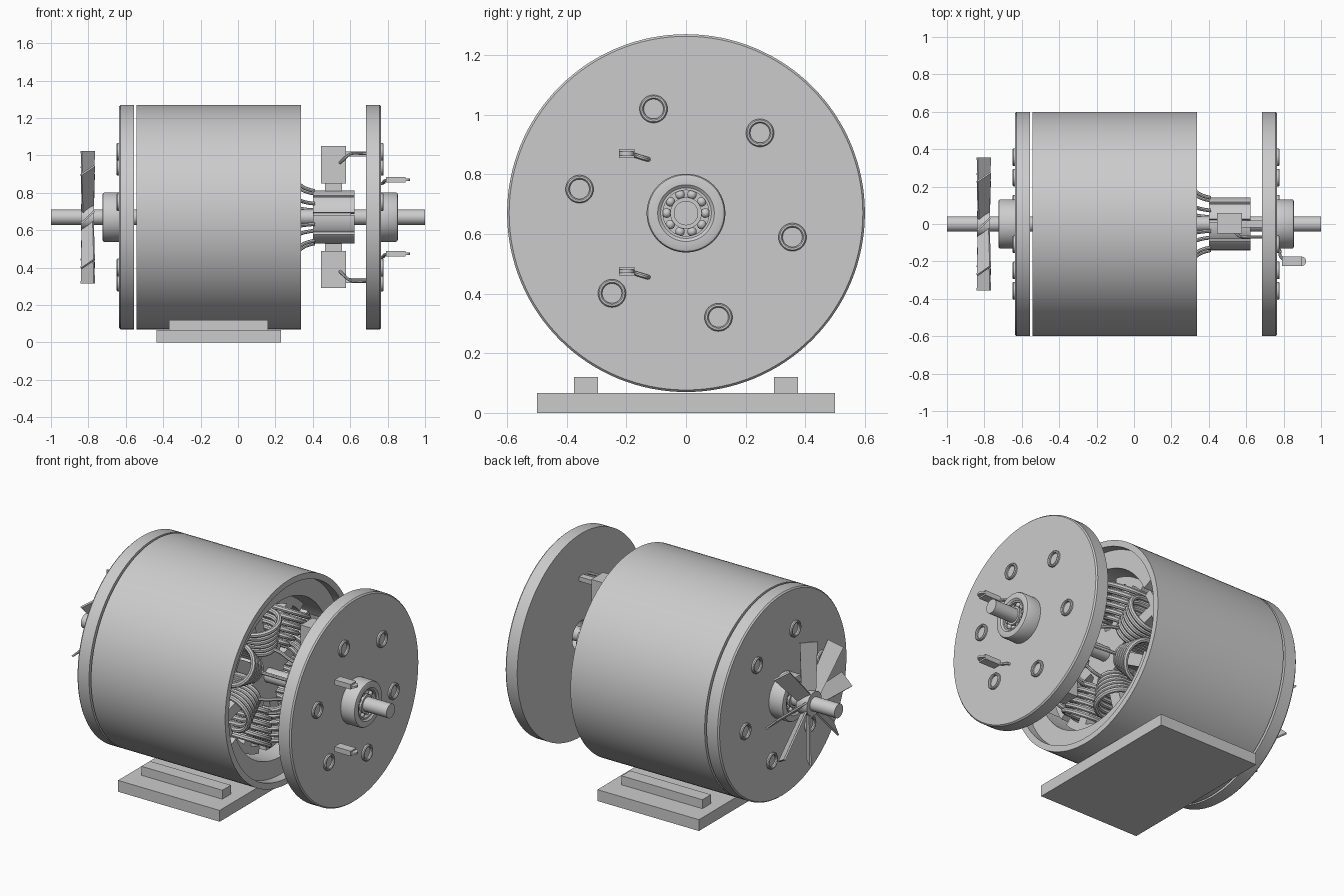
import bpy, bmesh
from math import sin, cos, pi, radians, tau
from mathutils import Vector

if "Cube" in bpy.data.objects:
    bpy.data.objects.remove(bpy.data.objects["Cube"])

Z0 = 0.67  # height of the motor axis


def polar(x, r, a):
    return Vector((x, r * cos(a), Z0 + r * sin(a)))


def finish(name, bm, smooth=True):
    bmesh.ops.recalc_face_normals(bm, faces=bm.faces)
    me = bpy.data.meshes.new(name)
    bm.to_mesh(me)
    bm.free()
    ob = bpy.data.objects.new(name, me)
    bpy.context.collection.objects.link(ob)
    if smooth:
        bpy.ops.object.select_all(action='DESELECT')
        ob.select_set(True)
        bpy.context.view_layer.objects.active = ob
        bpy.ops.object.shade_smooth_by_angle(angle=radians(35))
    return ob


def lathe(bm, prof, a0=0.0, a1=tau, n=96, place=polar):
    """Revolve a closed (x, r) profile round the motor axis; partial sweeps are capped."""
    full = a1 - a0 > tau - 1e-4
    rings = [[bm.verts.new(place(x, r, a0 + (a1 - a0) * i / n)) for x, r in prof]
             for i in range(n if full else n + 1)]
    m = len(prof)
    for i in range(n):
        p, q = rings[i], rings[(i + 1) % len(rings)]
        for j in range(m):
            bm.faces.new((p[j], p[(j + 1) % m], q[(j + 1) % m], q[j]))
    if not full:
        bm.faces.new(rings[0])
        bm.faces.new(rings[-1][::-1])


def rect(x0, x1, r0, r1):
    return [(x0, r0), (x0, r1), (x1, r1), (x1, r0)]


def hexa(bm, pts):
    """Box from eight corners: four of one end, four of the other."""
    v = [bm.verts.new(p) for p in pts]
    for f in ((0, 1, 2, 3), (7, 6, 5, 4), (0, 4, 5, 1), (1, 5, 6, 2), (2, 6, 7, 3), (3, 7, 4, 0)):
        bm.faces.new([v[i] for i in f])


def box(bm, x0, x1, y0, y1, z0, z1):
    hexa(bm, [(x, y, z) for z in (z0, z1) for x, y in ((x0, y0), (x1, y0), (x1, y1), (x0, y1))])


def wires(name, paths, radius, cyclic=False, kind='POLY'):
    """One mesh of round wires following the given paths."""
    cu = bpy.data.curves.new(name, 'CURVE')
    cu.dimensions = '3D'
    cu.bevel_depth, cu.bevel_resolution, cu.use_fill_caps = radius, 2, True
    for path in paths:
        s = cu.splines.new(kind)
        s.points.add(len(path) - 1)
        for p, co in zip(s.points, path):
            p.co = (*co, 1)
        s.use_cyclic_u = cyclic
        if kind == 'NURBS':
            s.order_u, s.use_endpoint_u, s.resolution_u = 3, True, 6
    tmp = bpy.data.objects.new(name + "_tmp", cu)
    bpy.context.collection.objects.link(tmp)
    bpy.context.view_layer.update()
    me = bpy.data.meshes.new_from_object(tmp.evaluated_get(bpy.context.evaluated_depsgraph_get()))
    bpy.data.objects.remove(tmp)
    bm = bmesh.new()
    bm.from_mesh(me)
    return finish(name, bm)


# Base plate and rails
bm = bmesh.new()
box(bm, -0.435, 0.23, -0.5, 0.5, 0, 0.067)
finish("base_plate", bm, False)
bm = bmesh.new()
for y in (-0.335, 0.335):
    box(bm, -0.37, 0.16, y - 0.04, y + 0.04, 0.065, 0.12)
finish("base_rails", bm, False)

# Housing tube and magnets
bm = bmesh.new()
lathe(bm, rect(-0.542, 0.336, 0.565, 0.6), n=128)
finish("housing", bm)
bm = bmesh.new()
for mid in (90, 270):
    lathe(bm, rect(-0.48, 0.28, 0.46, 0.565), radians(mid - 65), radians(mid + 65), 48)
finish("magnets", bm)

# Shaft
bm = bmesh.new()
lathe(bm, [(-1, 0.0001), (-1, 0.041), (1, 0.041), (1, 0.0001)], n=32)
finish("shaft", bm)

# End caps, each with hub, bearing and six raised rings
for side, inner, hub_len in (("right", 0.685, 0.09), ("left", -0.555, 0.09)):
    s = 1 if side == "right" else -1
    out = inner + s * 0.08
    end = out + s * hub_len
    bm = bmesh.new()
    lathe(bm, [(inner, 0.085), (inner, 0.6), (out - s * 0.008, 0.6), (out, 0.593), (out, 0.132),
               (end - s * 0.01, 0.132), (end - s * 0.003, 0.128), (end, 0.12),
               (end, 0.095), (end - s * 0.008, 0.085)], n=128)
    finish(side + "_end_cap", bm)
    bm = bmesh.new()
    b0, b1 = sorted((end - s * 0.01, end - s * 0.065))
    lathe(bm, rect(b0, b1, 0.077, 0.086), n=48)
    lathe(bm, rect(b0, b1, 0.04, 0.053), n=48)
    for i in range(10):
        ball = bmesh.ops.create_uvsphere(bm, u_segments=12, v_segments=8, radius=0.016)
        bmesh.ops.translate(bm, verts=ball['verts'],
                            vec=polar(end - s * 0.03, 0.065, tau * i / 10))
    finish(side + "_bearing", bm)
    bm = bmesh.new()
    for i in range(6):
        c = polar(0, 0.366, radians(47.3 + 60 * i))
        lathe(bm, [(out - s * 0.005, 0.033), (out + s * 0.009, 0.033), (out + s * 0.014, 0.037),
                   (out + s * 0.014, 0.043), (out + s * 0.009, 0.047), (out - s * 0.005, 0.047)],
              n=32, place=lambda x, r, a: c + Vector((x, r * cos(a), r * sin(a))))
    finish(side + "_cap_rings", bm)

# Cooling fan: hub and eight pitched blades
bm = bmesh.new()
lathe(bm, rect(-0.84, -0.77, 0.039, 0.07), n=32)
finish("fan_hub", bm)
bm = bmesh.new()
for i in range(8):
    a = tau * i / 8
    rad, tan, ax = Vector((0, cos(a), sin(a))), Vector((0, -sin(a), cos(a))), Vector((1, 0, 0))
    pts = []
    for r, w in ((0.06, 0.04), (0.355, 0.048)):
        wide = (ax * 0.72 - tan * 0.69) * w
        thick = (ax * 0.69 + tan * 0.72) * 0.005
        c = Vector((-0.803, 0, Z0)) + rad * r
        pts += [c - wide - thick, c + wide - thick, c + wide + thick, c - wide + thick]
    hexa(bm, pts)
finish("fan_blades", bm, False)

# Armature core: hub, eight teeth and curved shoes
PH = radians(15)
bm = bmesh.new()
lathe(bm, rect(-0.4, 0.2, 0.04, 0.14), n=48)
for i in range(8):
    a = PH + tau * i / 8
    tan = Vector((0, -sin(a), cos(a))) * 0.035
    pts = []
    for r in (0.12, 0.41):
        p, q = polar(-0.4, r, a), polar(0.2, r, a)
        pts += [p - tan, q - tan, q + tan, p + tan]
    hexa(bm, pts)
    lathe(bm, rect(-0.4, 0.2, 0.395, 0.44), a - radians(18), a + radians(18), 10)
finish("armature_core", bm)

# Coils: racetrack loops stacked along each tooth
loops = []
for i in range(8):
    a = PH + tau * i / 8
    tan = Vector((0, -sin(a), cos(a)))
    for k in range(6):
        r = 0.19 + 0.034 * k
        w = 0.3 * r + 0.005
        path = []
        for x, start in ((0.2, -pi / 2), (-0.4, pi / 2)):
            for j in range(13):
                t = start + pi * j / 12
                path.append(polar(x + w * cos(t), r, a) + tan * w * sin(t))
        loops.append(path)
wires("armature_coils", loops, 0.015, cyclic=True)

# Commutator: drum, eight bars and coil leads
bm = bmesh.new()
lathe(bm, rect(0.405, 0.605, 0.04, 0.118), n=48)
finish("commutator_drum", bm)
bm = bmesh.new()
for i in range(8):
    a = PH + tau * i / 8
    lathe(bm, rect(0.4, 0.622, 0.1, 0.142), a - radians(19.5), a + radians(19.5), 8)
finish("commutator_bars", bm)
wires("coil_leads", [[polar(x, r, PH + tau * i / 8) for x, r in
                      ((0.25, 0.2), (0.32, 0.19), (0.36, 0.155), (0.41, 0.145))]
                     for i in range(8)], 0.01, kind='NURBS')

# Brushes, holders and support arms, above and below the commutator
for name, parts in (("brushes", [(0.465, 0.555, -0.035, 0.035, 0.14, 0.2)]),
                    ("brush_holders", [(0.445, 0.578, -0.05, 0.06, 0.18, 0.38)]),
                    ("brush_arms", [(0.57, 0.69, -0.02, 0.02, 0.325, 0.352)])):
    bm = bmesh.new()
    for x0, x1, y0, y1, h0, h1 in parts:
        for s in (1, -1):
            box(bm, x0, x1, y0, y1, *sorted((Z0 + s * h0, Z0 + s * h1)))
    finish(name, bm, False)
wires("brush_wires", [[(0.545, -0.048, Z0 + s * 0.29), (0.56, -0.068, Z0 + s * 0.305),
                       (0.6, -0.07, Z0 + s * 0.342), (0.64, -0.07, Z0 + s * 0.342),
                       (0.69, -0.07, Z0 + s * 0.34)] for s in (1, -1)], 0.008, kind='NURBS')

# Terminals outside the right cap, with their wires
wires("terminal_wires", [[(0.76, -0.125, z - 0.02), (0.785, -0.135, z - 0.018),
                          (0.775, -0.175, z - 0.005), (0.81, -0.195, z)]
                         for z in (0.87, 0.475)], 0.008, kind='NURBS')
bm = bmesh.new()
for z in (0.87, 0.475):
    box(bm, 0.79, 0.895, -0.225, -0.173, z - 0.015, z + 0.015)
    disc = bmesh.ops.create_cone(bm, cap_ends=True, segments=24, radius1=0.025, radius2=0.025, depth=0.012)
    bmesh.ops.translate(bm, verts=disc['verts'], vec=(0.895, -0.199, z))
finish("terminals", bm)
